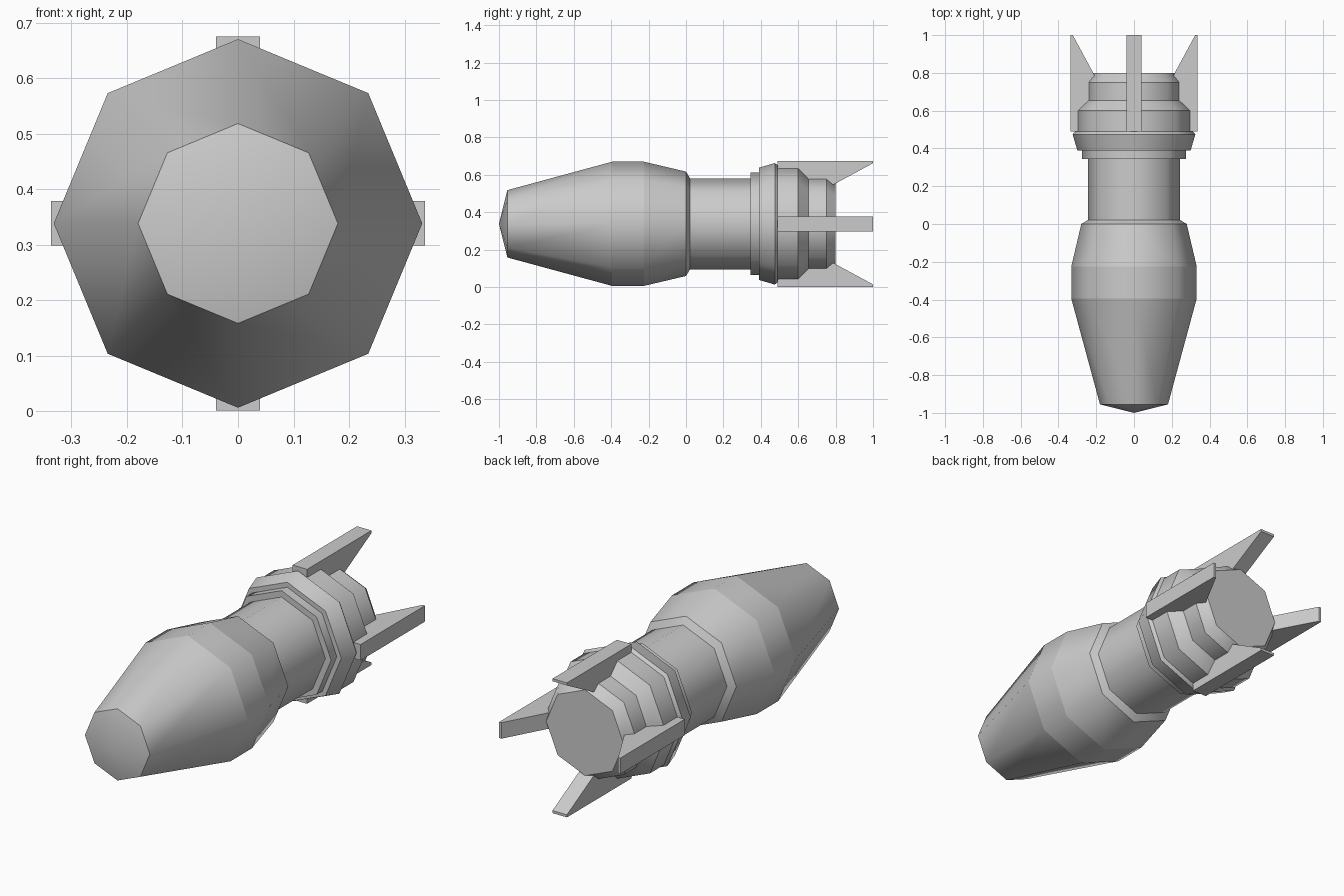
import bpy, bmesh, math
from mathutils import Matrix

if "Cube" in bpy.data.objects:
    bpy.data.objects.remove(bpy.data.objects["Cube"])

SIDES = 8
AXIS_Z = 0.338

grey = bpy.data.materials.new("light_grey")
grey.diffuse_color = (0.6, 0.6, 0.6, 1)
grey.use_nodes = True
grey.node_tree.nodes["Principled BSDF"].inputs["Base Color"].default_value = grey.diffuse_color


def finish(bm, name):
    mesh = bpy.data.meshes.new(name)
    bm.to_mesh(mesh)
    bm.free()
    mesh.materials.append(grey)
    ob = bpy.data.objects.new(name, mesh)
    ob.location.z = AXIS_Z
    bpy.context.collection.objects.link(ob)
    return ob


def lathe(name, profile):
    """Turn (y, radius) points around the y axis; rings stay sharp, sides smooth."""
    bm = bmesh.new()
    rings = []
    for y, r in profile:
        rings.append([bm.verts.new((r * math.cos(2 * math.pi * k / SIDES), y,
                                    r * math.sin(2 * math.pi * k / SIDES)))
                      for k in range(SIDES)])
    for a, b in zip(rings, rings[1:]):
        for k in range(SIDES):
            n = (k + 1) % SIDES
            bm.faces.new((a[k], b[k], b[n], a[n])).smooth = True
    bmesh.ops.remove_doubles(bm, verts=bm.verts[:], dist=1e-5)
    for e in bm.edges:
        if abs(e.verts[0].co.y - e.verts[1].co.y) < 1e-5:
            # ring edges are sharp, spokes of flat steps and caps are not
            r0, r1 = (math.hypot(v.co.x, v.co.z) for v in e.verts)
            e.smooth = abs(r0 - r1) > 1e-4
    return finish(bm, name)


# Tapered nose body with a shallow pointed cap
lathe("nose_body", [(-1.0, 0), (-0.955, 0.18), (-0.395, 0.332), (-0.225, 0.332),
                    (0.0, 0.279), (0.022, 0.243)])

# Straight neck
lathe("neck", [(0.022, 0.243), (0.345, 0.243)])

# Stepped collar and tail
lathe("tail_collar", [(0.345, 0.243), (0.345, 0.275), (0.39, 0.275), (0.39, 0.30),
                      (0.475, 0.325), (0.49, 0.312), (0.60, 0.312), (0.655, 0.256),
                      (0.75, 0.256), (0.80, 0.215), (0.80, 0)])

# Four swept tail fins: (y, radius) outline given thickness, turned in quarter steps
FIN = [(0.49, 0.337), (1.0, 0.337), (1.0, 0.324), (0.78, 0.205), (0.62, 0.205),
       (0.49, 0.30)]
for q, side in enumerate(("top", "right", "bottom", "left")):
    bm = bmesh.new()
    base = bm.faces.new([bm.verts.new((-0.04, y, r)) for y, r in FIN])
    ext = bmesh.ops.extrude_face_region(bm, geom=[base])
    moved = [g for g in ext["geom"] if isinstance(g, bmesh.types.BMVert)]
    bmesh.ops.translate(bm, verts=moved, vec=(0.08, 0, 0))
    bmesh.ops.recalc_face_normals(bm, faces=bm.faces[:])
    bmesh.ops.transform(bm, verts=bm.verts[:],
                        matrix=Matrix.Rotation(q * math.pi / 2, 4, 'Y'))
    finish(bm, "fin_" + side)
